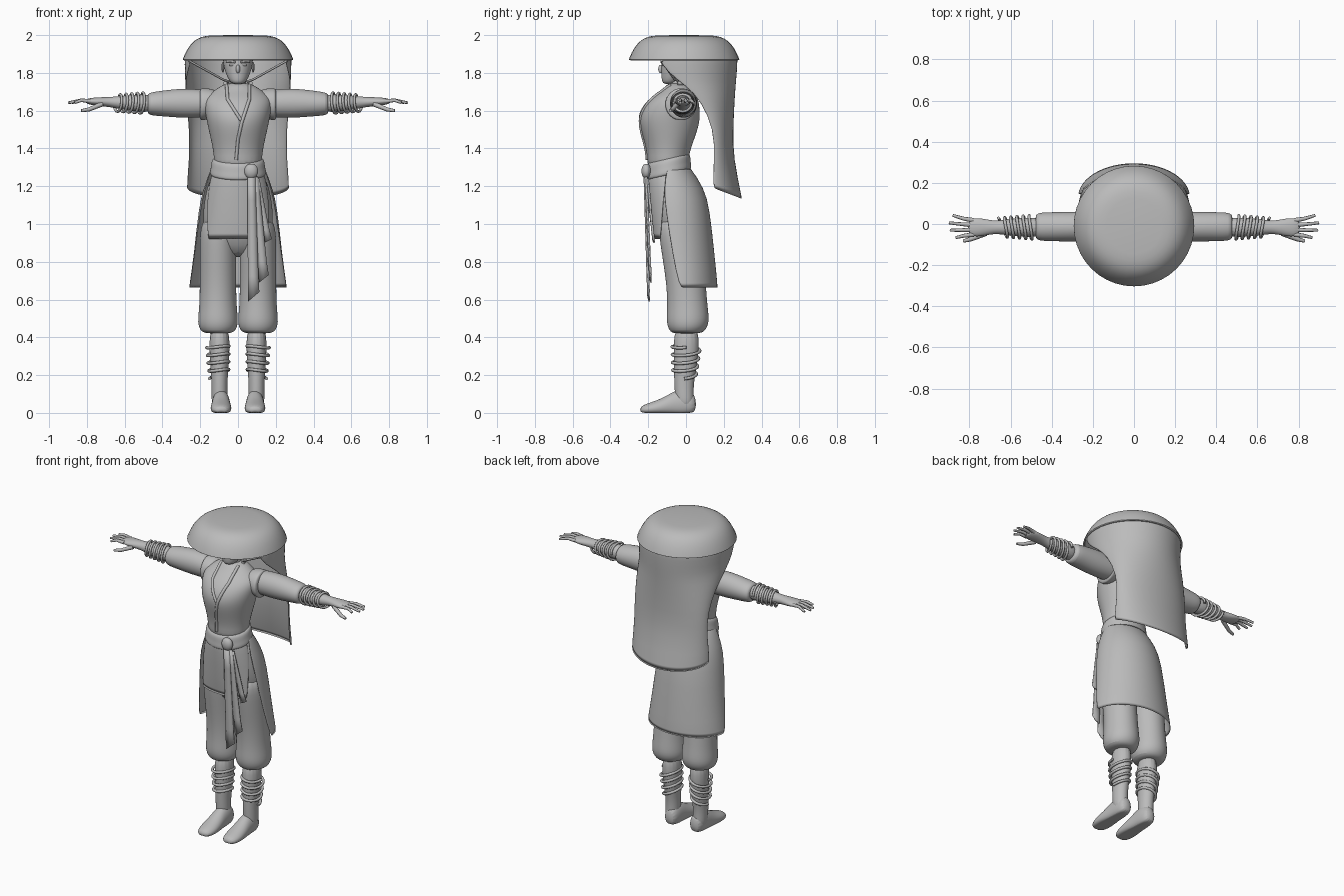
import bpy, bmesh
from math import sin, cos, pi, acos, radians
from mathutils import Vector

cube = bpy.data.objects.get("Cube")
if cube:
    bpy.data.objects.remove(cube)

grey = bpy.data.materials.new("plain_grey")
grey.use_nodes = True
grey.diffuse_color = (.5, .5, .5, 1)
grey.node_tree.nodes["Principled BSDF"].inputs["Base Color"].default_value = grey.diffuse_color


def finish(name, mesh, mirror=False, subdivisions=0, thickness=0):
    """Link a mesh as a smooth-shaded object with its modifiers."""
    mesh.materials.clear()
    mesh.materials.append(grey)
    part = bpy.data.objects.new(name, mesh)
    bpy.context.collection.objects.link(part)
    bpy.ops.object.select_all(action='DESELECT')
    part.select_set(True)
    bpy.context.view_layer.objects.active = part
    bpy.ops.object.shade_smooth_by_angle(angle=radians(50))
    if thickness:
        part.modifiers.new("Thickness", 'SOLIDIFY').thickness = thickness
    if subdivisions:
        smooth = part.modifiers.new("Smooth", 'SUBSURF')
        smooth.levels = smooth.render_levels = subdivisions
    if mirror:
        part.modifiers.new("Mirror", 'MIRROR')
    return part


def skin(name, rows, closed=False, caps=False):
    """Join rows of points into a mesh, optionally as a capped pipe."""
    mesh = bpy.data.meshes.new(name)
    bm = bmesh.new()
    grid = [[bm.verts.new(point) for point in row] for row in rows]
    for low, high in zip(grid, grid[1:]):
        for j in range(0 if closed else 1, len(low)):
            bm.faces.new((low[j - 1], low[j], high[j], high[j - 1]))
    if caps:
        bm.faces.new(grid[0])
        bm.faces.new(grid[-1])
    bmesh.ops.remove_doubles(bm, verts=bm.verts, dist=.0001)
    bmesh.ops.recalc_face_normals(bm, faces=bm.faces)
    bm.to_mesh(mesh)
    bm.free()
    return mesh


def loft(name, axis, rings, side=0, mirror=False, tilt=0, count=16):
    """Body along an axis; each ring is position, centre, width radius, depth radius."""
    rows = []
    for along, centre, width, depth in rings:
        row = []
        for j in range(count):
            angle = 2 * pi * j / count
            u, v = side + width * cos(angle), centre + depth * sin(angle)
            if axis == 'x':
                row.append((along, u, v))
            elif axis == 'y':
                row.append((u, along, max(v, 0)))
            else:
                row.append((u, v, along + tilt * (v - centre)))
        rows.append(row)
    return finish(name, skin(name, rows, closed=True, caps=True), mirror, subdivisions=2)


def ball(name, centre, size, mirror=False):
    """Small rounded lump."""
    x, y, z = centre
    width, depth, height = size
    angles = [pi * i / 8 for i in range(1, 8)]
    loft(name, 'z', [(z - height * cos(a), y, width * sin(a), depth * sin(a)) for a in angles], x, mirror)


def drape(name, rows, dip=0, count=24):
    """Curved open cloth; each row is height, half width, far y, edge y, centre y."""
    cloth = []
    for row in rows:
        height, width, far, edge, centre = row
        span = acos((edge - centre) / (far - centre))
        angles = [span * (2 * j / count - 1) for j in range(count + 1)]
        drop = dip if row is rows[-1] else 0
        cloth.append([(width * sin(a), centre + (far - centre) * cos(a), height - drop * cos(a)) for a in angles])
    finish(name, skin(name, cloth), subdivisions=1, thickness=.005)


def tube(name, points, radius, mirror=False, taper=1):
    """Round cord through points, thinning towards its end."""
    curve = bpy.data.curves.new(name, 'CURVE')
    curve.dimensions = '3D'
    curve.bevel_depth = radius
    curve.bevel_resolution = 2
    curve.use_fill_caps = True
    spline = curve.splines.new('POLY')
    last = len(points) - 1
    spline.points.add(last)
    for i, (target, point) in enumerate(zip(spline.points, points)):
        target.co = (*point, 1)
        target.radius = 1 + (taper - 1) * i / last
    path = bpy.data.objects.new(name + "_path", curve)
    mesh = bpy.data.meshes.new_from_object(path)
    bpy.data.objects.remove(path)
    finish(name, mesh, mirror)


def wrap(name, place, turns, radius):
    """Cord wound around a limb; place maps progress and angle to a point."""
    steps = turns * 20
    tube(name, [place(i / steps, 2 * pi * turns * i / steps) for i in range(steps + 1)], radius, mirror=True)


def sash_tail(name, top, bottom, width, slant):
    """Hanging ribbon with a slanted end and a shallow centre fold."""
    top, bottom = Vector(top), Vector(bottom)
    rows = []
    for i in range(6):
        middle = top.lerp(bottom, i / 5)
        half = width * (.7 + i * .06)
        rise = slant if i == 5 else 0
        rows.append([middle + Vector((s * half, .006 * abs(s), rise * (s + 1) / 2)) for s in (-1, 0, 1)])
    finish(name, skin(name, rows), thickness=.008)


def lapel(name, body, corners):
    """Cord laid over the front of the jacket through x, z corners."""
    points = []
    for start, end in zip(corners, corners[1:]):
        for i in range(9):
            x, z = Vector(start).lerp(Vector(end), i / 8)
            hit, spot, normal, face = body.ray_cast((x, -1, z), (0, 1, 0))
            if hit:
                points.append(spot)
    tube(name, points, .009)


# Hat: shallow dome with a steep open rim
arc = [pi / 2 * i / 16 for i in range(17)]
dome = [[(.293 * cos(t) ** (1 / 3) * cos(a), .293 * cos(t) ** (1 / 3) * sin(a) - .01, 1.87 + .13 * sin(t) ** 2)
         for a in (2 * pi * j / 40 for j in range(40))] for t in arc]
finish("hat", skin("hat", dome, closed=True), thickness=.01)

# Long veil behind, and its chin straps
drape("veil", [(1.89, .285, .275, -.16, -.01), (1.8, .285, .27, -.1, -.01), (1.73, .283, .263, 0, 0),
               (1.65, .275, .257, .08, .07), (1.5, .26, .25, .148, .14), (1.35, .26, .25, .15, .14),
               (1.19, .275, .3, .14, .13)], dip=.065)
tube("chin_strap", [(.26, -.13, 1.865), (.08, -.06, 1.765), (.05, -.03, 1.755)], .006, mirror=True)

# Head, neck and facial features
loft("head", 'z', [(1.74, -.09, .03, .03), (1.76, -.08, .048, .05), (1.8, -.055, .068, .077),
                   (1.86, -.035, .083, .1), (1.92, -.03, .08, .09), (1.96, -.03, .04, .04)])
loft("neck", 'z', [(1.66, -.03, .06, .05), (1.72, -.04, .044, .044), (1.8, -.05, .042, .042)])
ball("nose", (0, -.132, 1.82), (.012, .016, .024))
ball("mouth", (0, -.115, 1.785), (.024, .014, .008))
ball("eye", (.032, -.118, 1.842), (.016, .009, .007), mirror=True)
ball("ear", (.08, -.028, 1.83), (.008, .018, .03), mirror=True)
tube("brow", [(.014, -.13, 1.856), (.035, -.123, 1.862), (.06, -.1, 1.86)], .006, mirror=True)

# Jacket body, shoulder caps, collar and crossed lapels
jacket = loft("jacket", 'z', [(1.28, -.1, .13, .11), (1.36, -.095, .126, .108), (1.45, -.09, .145, .135),
                              (1.54, -.088, .166, .164), (1.61, -.08, .178, .154), (1.67, -.06, .18, .125),
                              (1.71, -.043, .12, .08), (1.75, -.04, .066, .058)], count=24)
loft("shoulder_cap", 'x', [(.1, 1.645, .08, .065), (.16, 1.637, .085, .083), (.19, 1.633, .086, .088),
                           (.205, 1.633, .082, .084)], -.026, mirror=True)
bpy.context.view_layer.update()
body = jacket.evaluated_get(bpy.context.evaluated_depsgraph_get())
lapel("left_lapel", body, [(.06, 1.735), (.06, 1.66), (.02, 1.54), (0, 1.45), (-.01, 1.34)])
lapel("right_lapel", body, [(-.06, 1.735), (-.055, 1.66), (.015, 1.55)])
tube("collar", [(.068 * cos(a), .06 * sin(a) - .045, 1.745) for a in (pi * j / 12 for j in range(13))], .011)

# Sleeves, forearms, hands and wrist wraps
loft("sleeve", 'x', [(.12, 1.635, .07, .07), (.2, 1.638, .074, .076), (.3, 1.64, .074, .08), (.4, 1.638, .072, .069),
                     (.47, 1.636, .07, .062), (.48, 1.636, .05, .046)], -.013, mirror=True)
loft("forearm", 'x', [(.44, 1.638, .05, .05), (.54, 1.64, .048, .046), (.63, 1.643, .038, .035),
                      (.68, 1.646, .03, .026), (.75, 1.648, .048, .024), (.81, 1.65, .043, .013)], -.016, mirror=True)
for i, label in enumerate(("index", "middle", "ring", "little")):
    spread = i - 1.7
    reach = .9 - .012 * spread ** 2
    tube(label + "_finger", [(.78, .023 * spread - .012, 1.65), (.83, .028 * spread - .01, 1.655),
                             (reach, .036 * spread - .005, 1.642)], .0115, mirror=True, taper=.6)
tube("thumb", [(.72, -.045, 1.635), (.79, -.073, 1.606), (.83, -.083, 1.6)], .0135, mirror=True, taper=.6)
wrap("wrist_wrap", lambda t, a: (.495 + .15 * t + .014 * cos(a), (.058 - .012 * t) * cos(a) - .017,
                                 1.64 + (.056 - .012 * t) * sin(a)), 5, .0075)

# Belt, knot and hanging sash tails
loft("belt", 'z', [(1.25, -.095, .142, .115), (1.27, -.095, .152, .126), (1.3, -.095, .144, .12),
                   (1.33, -.095, .142, .12), (1.36, -.095, .128, .108)], tilt=.24, count=24)
ball("belt_knot", (.07, -.21, 1.28), (.038, .027, .042))
sash_tail("long_sash_tail", (.07, -.225, 1.26), (.083, -.205, .59), .03, .05)
sash_tail("outer_sash_tail", (.09, -.218, 1.25), (.137, -.195, .69), .026, .04)
sash_tail("short_sash_tail", (.1, -.21, 1.24), (.16, -.178, .9), .02, .02)

# Front apron and long back skirt
drape("apron", [(1.27, .14, -.213, -.1, -.09), (1.15, .175, -.206, -.12, -.085), (.91, .207, -.178, -.135, -.065)])
drape("back_skirt", [(1.3, .142, .022, -.1, -.09), (1.19, .184, .097, -.12, -.07), (1.08, .21, .126, -.11, -.055),
                     (.85, .233, .15, -.075, -.04), (.655, .262, .17, -.035, -.03)])

# Baggy trousers gathered below the knee
loft("hips", 'z', [(1.28, -.095, .13, .105), (1.2, -.065, .168, .132), (1.08, -.045, .19, .143),
                   (.95, -.025, .19, .125), (.82, -.01, .12, .08)])
loft("trouser_leg", 'z', [(1.05, -.035, .09, .12), (.9, -.025, .1, .116), (.7, 0, .098, .106), (.56, .008, .1, .108),
                          (.48, .01, .112, .118), (.43, .006, .095, .095), (.42, .004, .056, .065)], .106, mirror=True)

# Shins, leg wraps and boots
loft("shin", 'z', [(.47, .002, .056, .07), (.3, .002, .054, .068), (.18, -.01, .043, .054),
                   (.1, -.01, .043, .05), (.02, -.004, .042, .05)], .098, mirror=True)
wrap("leg_wrap", lambda t, a: (.1 + .006 * t + (.051 + .009 * t) * cos(a), (.062 + .014 * t) * sin(a) - .008 + .01 * t,
                               .195 + .165 * t - .014 * cos(a)), 4, .0085)
loft("boot", 'y', [(.055, .045, .035, .05), (0, .05, .048, .08), (-.06, .045, .048, .075), (-.12, .03, .055, .05),
                   (-.19, .02, .058, .035), (-.245, .015, .035, .02)], .09, mirror=True)
